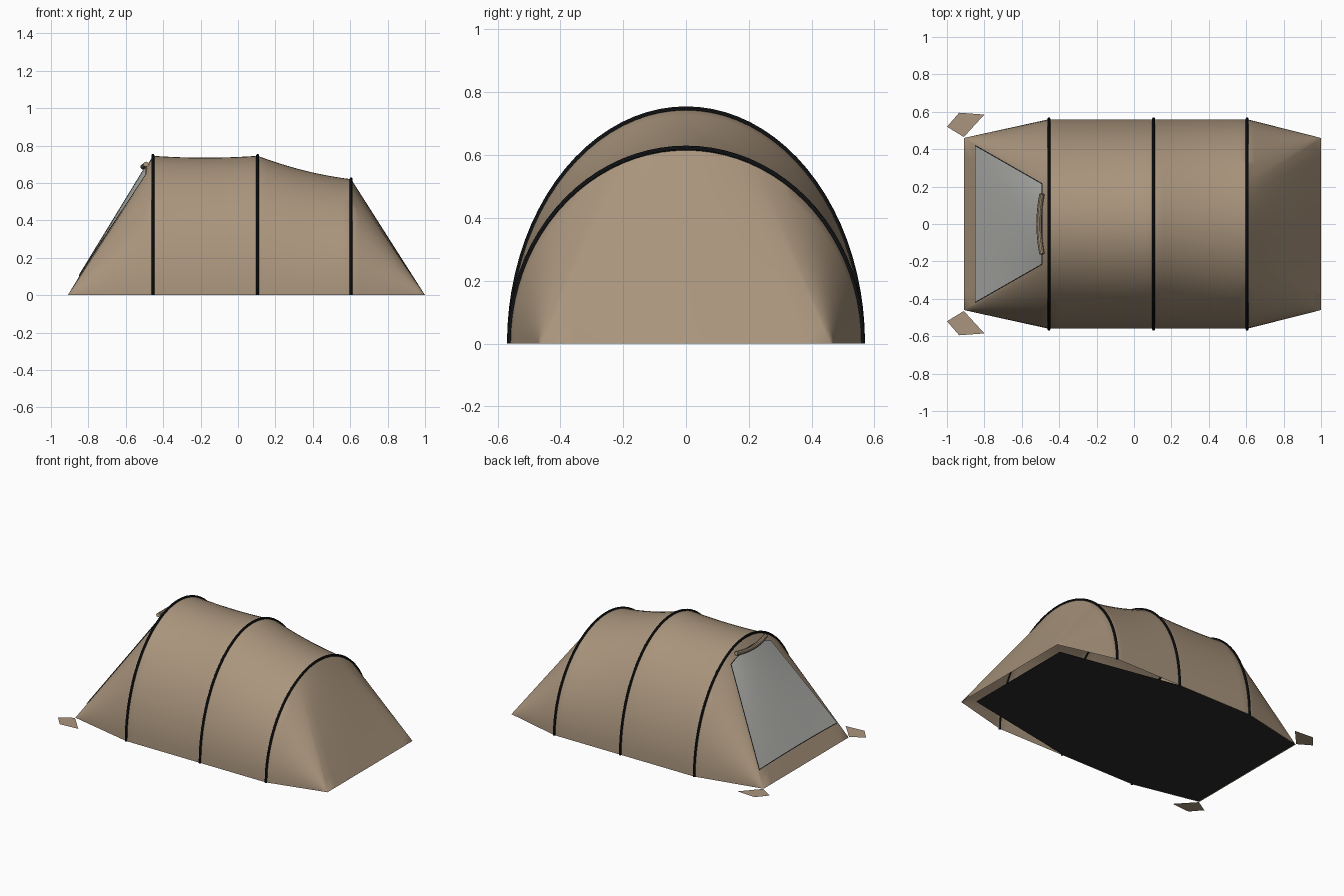
import bpy, bmesh, math
from mathutils import Vector

if "Cube" in bpy.data.objects:
    bpy.data.objects.remove(bpy.data.objects["Cube"])


def material(name, rgb):
    m = bpy.data.materials.new(name)
    m.diffuse_color = (*rgb, 1)
    m.use_nodes = True
    m.node_tree.nodes["Principled BSDF"].inputs["Base Color"].default_value = m.diffuse_color
    return m


TAN = material("tan fabric", (0.40, 0.30, 0.205))
GREY = material("grey window", (0.45, 0.45, 0.43))
BLACK = material("black pole", (0.009, 0.010, 0.011))
DARK = material("dark groundsheet", (0.021, 0.024, 0.020))

W = 0.56           # half width of the hoops
CORNER = 0.46      # half width of the end ground lines
FLAT = 0.2         # half width of the end panels where they meet the hoop
HOOPS = [(-0.455, 0.745), (0.105, 0.745), (0.605, 0.62)]   # x, height
ENDS = (-0.91, 1.0)


def finish(name, bm, mat, smooth=True):
    bmesh.ops.remove_doubles(bm, verts=bm.verts, dist=1e-5)
    bmesh.ops.recalc_face_normals(bm, faces=bm.faces)
    me = bpy.data.meshes.new(name)
    bm.to_mesh(me)
    bm.free()
    me.materials.append(mat)
    ob = bpy.data.objects.new(name, me)
    bpy.context.collection.objects.link(ob)
    if smooth:
        bpy.ops.object.select_all(action='DESELECT')
        bpy.context.view_layer.objects.active = ob
        ob.select_set(True)
        bpy.ops.object.shade_smooth_by_angle(angle=math.radians(32))
    return ob


def loft(name, rows, mat, closed=False):
    bm = bmesh.new()
    grid = [[bm.verts.new(p) for p in row] for row in rows]
    n = len(rows[0])
    for a, b in zip(grid, grid[1:]):
        for j in range(n if closed else n - 1):
            k = (j + 1) % n
            bm.faces.new((a[j], a[k], b[k], b[j]))
    if closed:
        bm.faces.new(grid[0])
        bm.faces.new(grid[-1])
    return finish(name, bm, mat)


def tube(name, path, r, mat, side, n=10):
    # round tube along a planar path; side is the normal of that plane
    path, side = [Vector(p) for p in path], Vector(side).normalized()
    rows = []
    for i, p in enumerate(path):
        t = path[min(i + 1, len(path) - 1)] - path[max(i - 1, 0)]
        out = t.cross(side).normalized()
        rows.append([p + r * (math.cos(a) * out + math.sin(a) * side)
                     for a in (2 * math.pi * k / n for k in range(n))])
    return loft(name, rows, mat, True)


def sheet(name, pts, z, mat):
    bm = bmesh.new()
    bm.faces.new([bm.verts.new((x, y, z)) for x, y in pts])
    return finish(name, bm, mat, False)


# Arch parameters, with exact breaks at the edges of the end panels
A0 = math.acos(FLAT / W)
ANGLES = ([A0 * i / 16 for i in range(16)]
          + [A0 + (math.pi - 2 * A0) * i / 10 for i in range(11)]
          + [math.pi - A0 * i / 16 for i in range(15, -1, -1)])


def arch(x, h, w=W):
    return [Vector((x, w * math.cos(a), max(0, h * math.sin(a)))) for a in ANGLES]


def end_point(p, x_end, t):
    # slide an arch point towards the straight ground line of an end
    y = max(-CORNER, min(CORNER, p.y * CORNER / FLAT))
    return p.lerp(Vector((x_end, y, 0)), t)


# Canopy: sloped front, two sagging bays, sloped back
STEPS = 10
rows = [[end_point(p, ENDS[0], 1 - i / STEPS) for p in arch(*HOOPS[0])]
        for i in range(STEPS)]
for (xa, ha), (xb, hb), sag in zip(HOOPS, HOOPS[1:], (0.01, 0.016)):
    for i in range(STEPS):
        t = i / STEPS
        rows.append(arch(xa + (xb - xa) * t,
                         ha + (hb - ha) * t - 4 * sag * t * (1 - t)))
rows += [[end_point(p, ENDS[1], i / STEPS) for p in arch(*HOOPS[2])]
         for i in range(STEPS + 1)]
loft("canopy", rows, TAN)

# Hoop poles
for label, (x, h) in zip(("front", "middle", "rear"), HOOPS):
    tube(label + "_pole", arch(x, h + 0.002, W + 0.002), 0.008, BLACK, (1, 0, 0))


# Window laid on the sloped end, over a slightly larger dark seam
def window(name, t0, t1, widen, lift, mat):
    push = Vector((-0.85, 0, 0.53)) * lift
    panel = [p for p in arch(*HOOPS[0]) if abs(p.y) <= FLAT + 1e-4]
    grid = []
    for i in range(9):
        row = [end_point(p, ENDS[0], t0 + (t1 - t0) * i / 8) for p in panel]
        half = row[0].y
        for p in row:
            p.y *= (half + widen) / half
        grid.append([p + push for p in row])
    loft(name, grid, mat)


window("window_seam", 0.07, 0.864, -0.001, 0.003, BLACK)
window("window", 0.075, 0.857, -0.006, 0.006, GREY)

# Rolled-up door hanging over the window top
roll = []
for i in range(17):
    u = i / 8 - 1
    drop = 1 - u * u
    roll.append((-0.492 - 0.016 * drop, 0.16 * u, 0.70 - 0.014 * drop))
tube("rolled_door", roll, 0.014, TAN, (0.66, 0, -0.75))

# Groundsheet, narrower towards the back end
half = [(0.93, 0.40), (0.105, W - 0.003), (-0.455, W - 0.003), (-0.905, CORNER - 0.003)]
sheet("groundsheet", half + [(x, -y) for x, y in reversed(half)], 0.002, DARK)

# Ground flaps at the front corners
flap = [(-0.91, 0.465), (-1.0, 0.52), (-0.935, 0.595), (-0.80, 0.585)]
for label, s in (("left", 1), ("right", -1)):
    sheet(label + "_corner_flap", [(x, s * y) for x, y in flap][::-s], 0.001, TAN)
